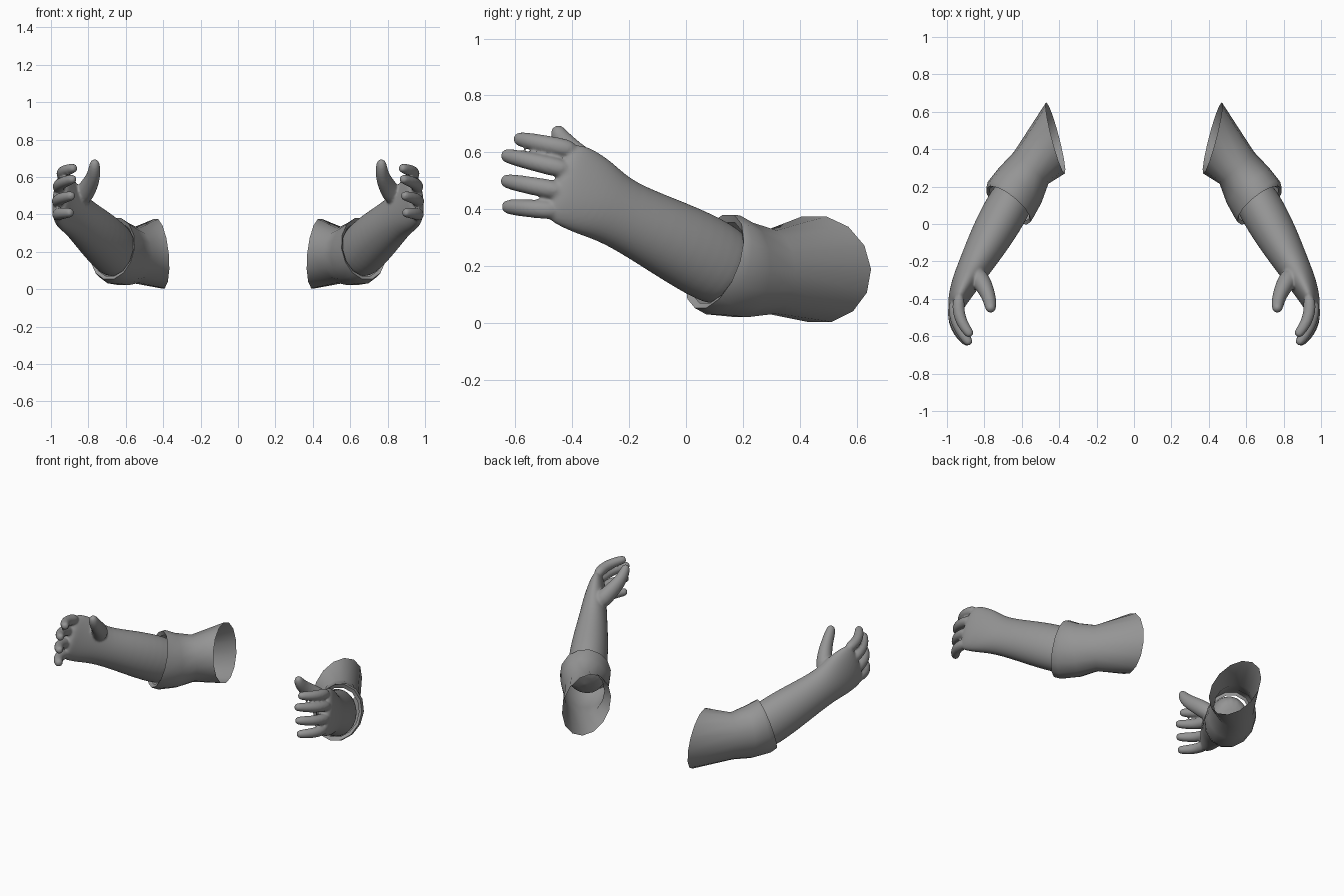
import bpy, bmesh, math
from mathutils import Vector

cube = bpy.data.objects.get("Cube")
if cube:
    bpy.data.objects.remove(cube)

grey = bpy.data.materials.new("warm_grey")
grey.use_nodes = True
colour = (0.3, 0.3, 0.3, 1)
grey.diffuse_color = colour
grey.node_tree.nodes["Principled BSDF"].inputs["Base Color"].default_value = colour


def loft(bm, rings, sides, caps=True):
    """Skin a list of (centre, u, v) ellipses."""
    loops = []
    for c, u, v in rings:
        angles = [2 * math.pi * i / sides for i in range(sides)]
        loops.append([bm.verts.new(Vector(c) + Vector(u) * math.cos(a) + Vector(v) * math.sin(a))
                      for a in angles])
    for a, b in zip(loops, loops[1:]):
        for i in range(sides):
            j = (i + 1) % sides
            bm.faces.new((a[i], a[j], b[j], b[i]))
    if caps:
        bm.faces.new(loops[0][::-1])
        bm.faces.new(loops[-1])


def limb(bm, stations, sides):
    """Loft upright ellipses square to a path of (centre, half width, half height)."""
    pts = [Vector(s[0]) for s in stations]
    rings = []
    for i, (c, w, h) in enumerate(stations):
        t = (pts[min(i + 1, len(pts) - 1)] - pts[max(i - 1, 0)]).normalized()
        u = Vector((-t.y, t.x, 0)).normalized()
        rings.append((c, u * w, t.cross(u) * h))
    loft(bm, rings, sides)


def make_object(name, bm):
    bmesh.ops.recalc_face_normals(bm, faces=bm.faces)
    mesh = bpy.data.meshes.new(name)
    bm.to_mesh(mesh)
    bm.free()
    mesh.materials.append(grey)
    mesh.shade_smooth()
    ob = bpy.data.objects.new(name, mesh)
    bpy.context.collection.objects.link(ob)
    return ob


# Forearm and palm
bm = bmesh.new()
limb(bm, [((0.62, 0.19, 0.165), 0.11, 0.13),
          ((0.67, 0.10, 0.215), 0.125, 0.155),
          ((0.76, -0.06, 0.30), 0.118, 0.142),
          ((0.86, -0.24, 0.39), 0.088, 0.12),
          ((0.905, -0.32, 0.44), 0.075, 0.148),
          ((0.945, -0.41, 0.49), 0.052, 0.155),
          ((0.955, -0.46, 0.507), 0.035, 0.135)], 16)

# Four curled fingers: (knuckle, tip)
fingers = [((0.935, -0.38, 0.605), (0.868, -0.60, 0.65)),
           ((0.96, -0.40, 0.535), (0.872, -0.645, 0.592)),
           ((0.965, -0.42, 0.46), (0.878, -0.645, 0.502)),
           ((0.96, -0.44, 0.395), (0.885, -0.64, 0.41))]
for knuckle, tip in fingers:
    a, b = Vector(knuckle), Vector(tip)
    path = []
    for f, r in ((0, 0.036), (0.4, 0.035), (0.7, 0.032), (0.93, 0.028), (1, 0.018)):
        p = a.lerp(b, f)
        p.x += 0.14 * f * (1 - f)
        path.append((p, r, r))
    limb(bm, path, 10)

# Thumb
limb(bm, [((0.85, -0.26, 0.47), 0.06, 0.06),
          ((0.80, -0.33, 0.545), 0.05, 0.055),
          ((0.772, -0.40, 0.60), 0.038, 0.046),
          ((0.766, -0.445, 0.655), 0.034, 0.037),
          ((0.766, -0.46, 0.695), 0.02, 0.02)], 10)

arm = make_object("forearms_and_hands", bm)
arm.modifiers.new("round", 'SUBSURF').levels = 2
remesh = arm.modifiers.new("fuse", 'REMESH')
remesh.mode = 'VOXEL'
remesh.voxel_size = 0.007
remesh.use_smooth_shade = True
soften = arm.modifiers.new("soften", 'SMOOTH')
soften.factor = 0.5
soften.iterations = 6
arm.modifiers.new("pair", 'MIRROR')

# Open sleeves with a turned-in cuff
bm = bmesh.new()
loft(bm, [((0.42, 0.46, 0.19), (0.05, 0.19, 0), (0.018, -0.01, 0.19)),
          ((0.55, 0.30, 0.18), (0.092, 0.085, 0), (0, 0, 0.15)),
          ((0.61, 0.205, 0.187), (0.115, 0.092, 0), (0, 0.01, 0.17)),
          ((0.66, 0.13, 0.205), (0.122, 0.095, 0), (-0.01, 0.04, 0.178)),
          ((0.672, 0.10, 0.217), (0.118, 0.09, 0), (-0.02, 0.05, 0.168)),
          ((0.665, 0.11, 0.212), (0.105, 0.08, 0), (-0.02, 0.045, 0.145))], 14, caps=False)
sleeve = make_object("sleeves", bm)
sleeve.modifiers.new("pair", 'MIRROR')
bpy.context.view_layer.objects.active = sleeve
sleeve.select_set(True)
bpy.ops.object.shade_smooth_by_angle(angle=math.radians(50))
